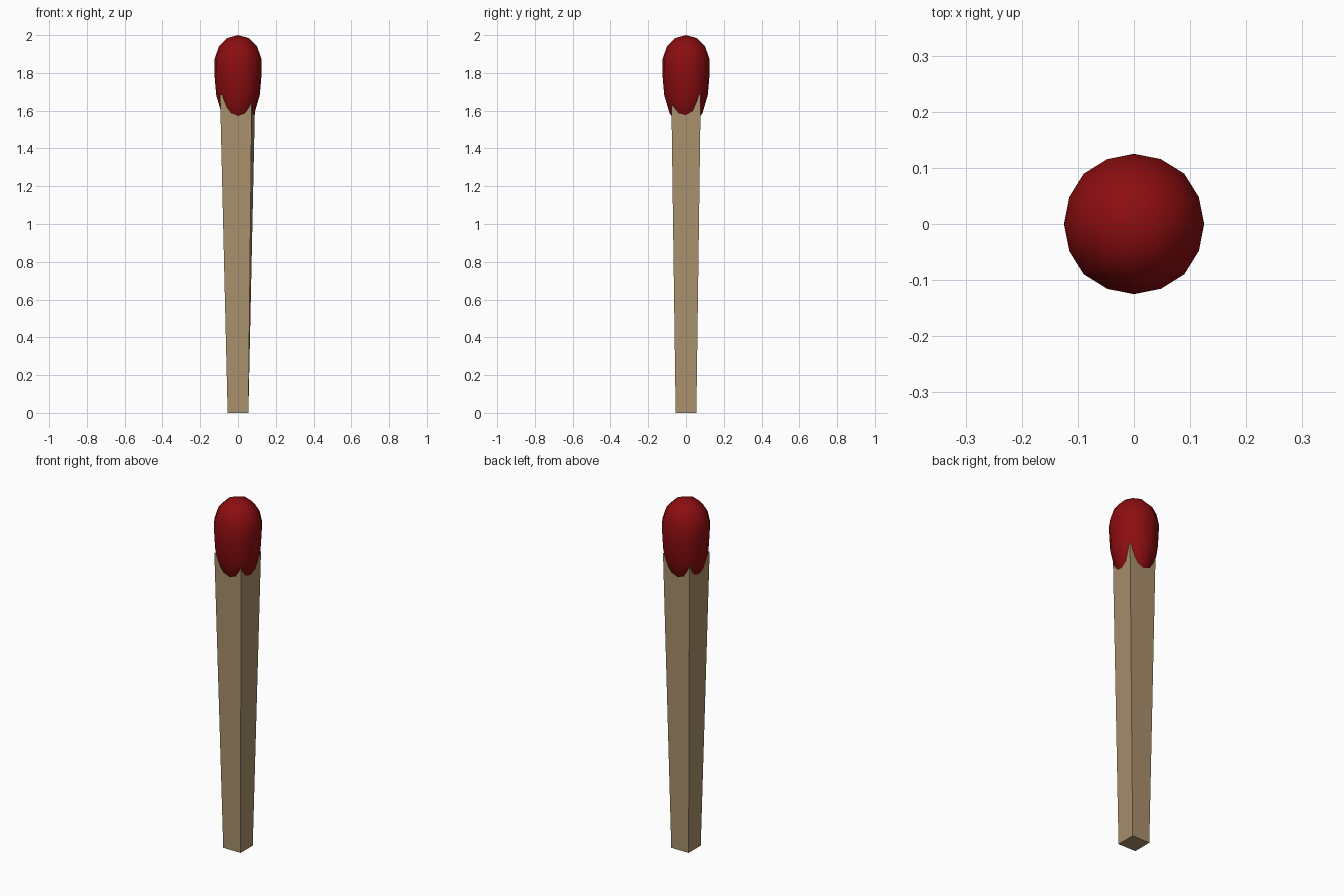
import bpy
import bmesh

if "Cube" in bpy.data.objects:
    bpy.data.objects.remove(bpy.data.objects["Cube"], do_unlink=True)


def make_material(name, rgb):
    mat = bpy.data.materials.new(name)
    mat.use_nodes = True
    mat.diffuse_color = (*rgb, 1)
    mat.node_tree.nodes["Principled BSDF"].inputs["Base Color"].default_value = (*rgb, 1)
    return mat


def make_object(name, bm, mat, smooth=False):
    mesh = bpy.data.meshes.new(name)
    bmesh.ops.recalc_face_normals(bm, faces=bm.faces)
    for face in bm.faces:
        face.smooth = smooth
    bm.to_mesh(mesh)
    bm.free()
    mesh.materials.append(mat)
    obj = bpy.data.objects.new(name, mesh)
    bpy.context.collection.objects.link(obj)
    return obj


wood = make_material("pale wood", (0.40, 0.28, 0.15))
red = make_material("dark red", (0.26, 0.004, 0.005))

# Stick: square bar, widening and skewing slightly toward the top
bm = bmesh.new()
bmesh.ops.create_cube(bm, size=2)
for v in bm.verts:
    x, y, z = v.co
    if z < 0:
        v.co = (0.055 * x, 0.055 * y, 0)
    else:
        v.co = (0.084 * x + 0.009 * y - 0.002, 0.078 * y, 1.685)
make_object("match_stick", bm, wood)

# Head: egg made from a gridded cube rounded into a ball, then stretched
bm = bmesh.new()
bmesh.ops.create_cube(bm, size=2)
bmesh.ops.subdivide_edges(bm, edges=bm.edges[:], cuts=3, use_grid_fill=True)
for v in bm.verts:
    # Ease the grid so that the rings are evenly spaced by angle
    for i in range(3):
        if abs(abs(v.co[i]) - 0.5) < 0.01:
            v.co[i] *= 0.828
    x, y, z = v.co.normalized()
    radius = 0.125 * (1 + 0.2 * max(z, 0))
    height = 0.205 if z > 0 else 0.29
    v.co = (radius * x, radius * y, 1.795 + height * z)
make_object("match_head", bm, red, smooth=True)
